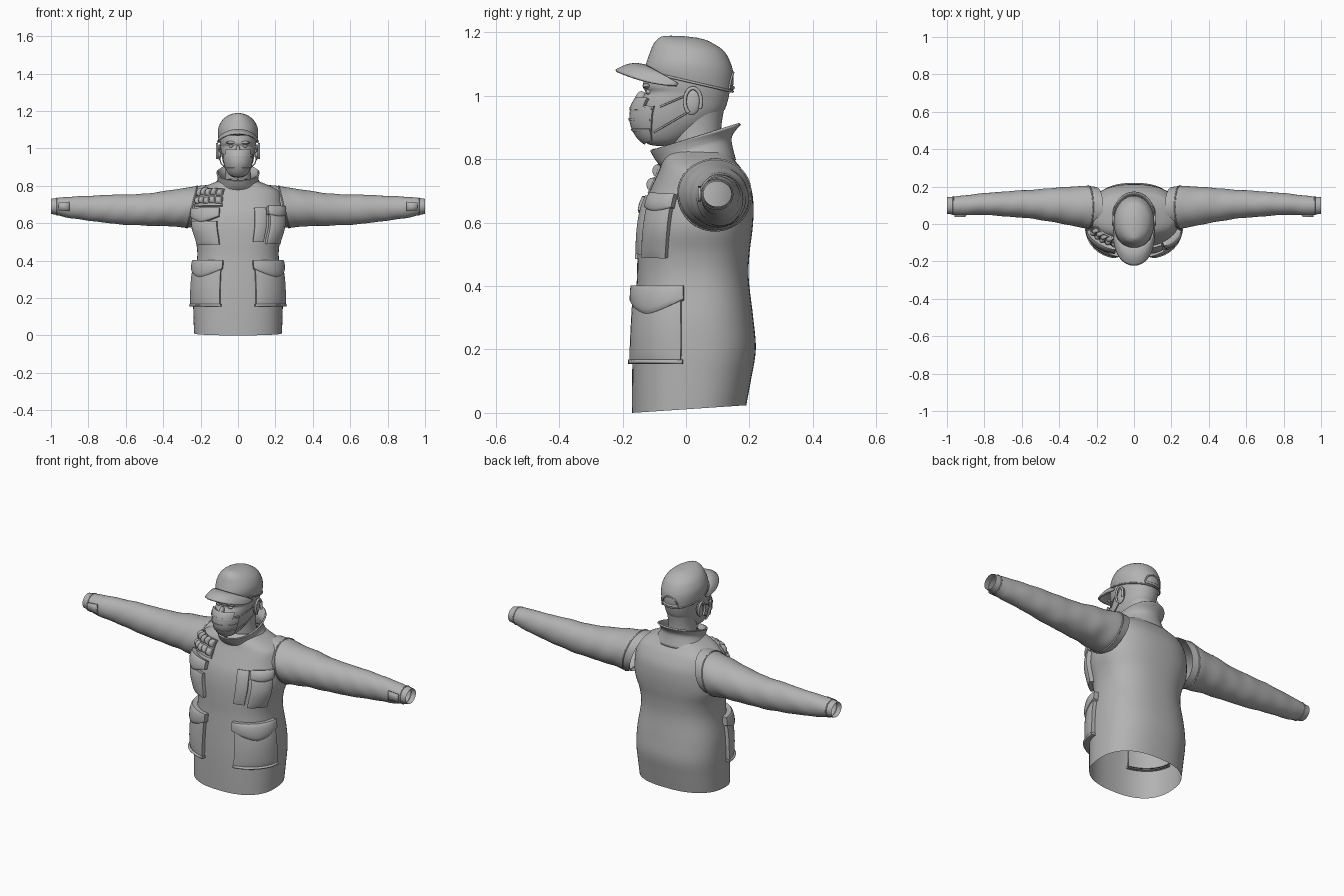
import bpy, bmesh
from math import sin, cos, pi, radians, copysign
from mathutils import Vector

old = bpy.data.objects.get("Cube")
if old:
    bpy.data.objects.remove(old)

GREY = (0.45, 0.45, 0.45, 1)
mat = bpy.data.materials.new("plain grey")
mat.use_nodes = True
mat.diffuse_color = GREY
mat.node_tree.nodes["Principled BSDF"].inputs["Base Color"].default_value = GREY


def finish(bm, name, thickness=0, angle=40):
    bmesh.ops.remove_doubles(bm, verts=bm.verts, dist=0.0002)
    bmesh.ops.recalc_face_normals(bm, faces=bm.faces)
    me = bpy.data.meshes.new(name)
    bm.to_mesh(me)
    bm.free()
    ob = bpy.data.objects.new(name, me)
    bpy.context.collection.objects.link(ob)
    me.materials.append(mat)
    if thickness:
        mod = ob.modifiers.new("thickness", "SOLIDIFY")
        mod.thickness = thickness
    bpy.ops.object.select_all(action="DESELECT")
    ob.select_set(True)
    bpy.context.view_layer.objects.active = ob
    bpy.ops.object.shade_smooth_by_angle(angle=radians(angle))
    return ob


def grid(name, point, nu, nv, thickness=0, angle=40):
    """Quad sheet through point(u, v), u and v in 0..1."""
    bm = bmesh.new()
    vs = [[bm.verts.new(point(i / nu, j / nv)) for i in range(nu + 1)] for j in range(nv + 1)]
    for j in range(nv):
        for i in range(nu):
            bm.faces.new((vs[j][i], vs[j][i + 1], vs[j + 1][i + 1], vs[j + 1][i]))
    return finish(bm, name, thickness, angle)


def spline(rows, s):
    """Smooth interpolation through rows, s in 0..1."""
    f = min(max(s, 0), 1) * (len(rows) - 1)
    k = min(int(f), len(rows) - 2)
    f -= k
    a, b, c, d = (rows[min(max(k + o, 0), len(rows) - 1)] for o in (-1, 0, 1, 2))
    return [q + 0.5 * f * (r - p + f * (2 * p - 5 * q + 4 * r - w + f * (3 * (q - r) + w - p)))
            for p, q, r, w in zip(a, b, c, d)]


def at_height(rows, z):
    lo, hi = 0, 1
    for _ in range(30):
        mid = (lo + hi) / 2
        lo, hi = (mid, hi) if spline(rows, mid)[0] < z else (lo, mid)
    return lo


def body(rows, power=2.4):
    """Surface of stacked ovals; row = height, half width, front y, back y, tilt."""
    def surf(t, s):
        z, w, f, b, tilt = spline(rows, s)
        e = 2 / power
        c = copysign(abs(cos(t)) ** e, cos(t))
        x = w * copysign(abs(sin(t)) ** e, sin(t))
        return Vector((x, (f + b) / 2 - c * (b - f) / 2, z - tilt * c))
    return surf


def loft(name, surf, levels=30, thickness=0):
    return grid(name, lambda u, v: surf(u * 2 * pi, v), 64, levels, thickness)


def patch(name, rows, surf, t0, t1, z0, z1, thick, dip=0, bulge=0.3, n=14):
    """Padded panel lying on a surface, with walls around its edge."""
    def point(u, v):
        border = u in (0, 1) or v in (0, 1)
        uu = min(max((u * n - 1) / (n - 2), 0), 1)
        vv = min(max((v * n - 1) / (n - 2), 0), 1)
        t = t0 + (t1 - t0) * uu
        low = z0 - dip * (1 - abs(2 * uu - 1) ** 1.5)
        z = low + (z1 - low) * vv
        s = min(max(at_height(rows, z), 0.01), 0.99)
        du = surf(t + 0.02, s) - surf(t - 0.02, s)
        dv = surf(t, s + 0.008) - surf(t, s - 0.008)
        nrm = du.cross(dv).normalized()
        off = thick * (1 - bulge + bulge * (sin(pi * uu) * sin(pi * vv)) ** 0.5)
        return surf(t, s) + nrm * (-0.008 if border else off)
    return grid(name, point, n, n, 0, 50)


def ball(name, pos, size, rot=0):
    bm = bmesh.new()
    bmesh.ops.create_uvsphere(bm, u_segments=24, v_segments=14, radius=1)
    ob = finish(bm, name)
    ob.location, ob.scale, ob.rotation_euler = pos, size, (rot, 0, 0)
    return ob


def tube(name, pts, radius):
    cu = bpy.data.curves.new(name, "CURVE")
    cu.dimensions = "3D"
    cu.bevel_depth, cu.bevel_resolution = radius, 2
    sp = cu.splines.new("POLY")
    sp.points.add(len(pts) - 1)
    for p, q in zip(sp.points, pts):
        p.co = (*q, 1)
    cu.materials.append(mat)
    ob = bpy.data.objects.new(name, cu)
    bpy.context.collection.objects.link(ob)


# Jacket body, open at the hem
JACKET = [(0.012, .235, -.17, .19, .012), (.1, .238, -.17, .205, .004), (.2, .24, -.168, .22, 0),
          (.3, .235, -.163, .212, 0), (.42, .218, -.155, .198, 0), (.5, .225, -.153, .2, 0),
          (.58, .25, -.148, .21, 0), (.65, .25, -.135, .213, 0), (.71, .24, -.11, .205, 0),
          (.765, .225, -.085, .178, 0), (.795, .18, -.075, .155, 0), (.82, .12, -.065, .14, 0),
          (.835, .085, -.05, .12, 0)]
jacket = body(JACKET)
loft("jacket_body", jacket, 60)

# Stand-up collar
COLLAR = [(.785, .13, -.065, .15, .01), (.825, .103, -.085, .136, .03), (.85, .102, -.098, .143, .035),
          (.872, .108, -.106, .167, .042)]
loft("collar", body(COLLAR, 2.1), 12, 0.008)
tube("collar_zip", [(0, -.068, .765), (0, -.09, .8), (0, -.104, .832)], .005)

# Sleeves: row = distance, centre y, half depth, centre z, half height
SLEEVE = [(.2, .09, .108, .69, .112), (.245, .09, .115, .688, .112), (.3, .093, .108, .684, .104),
          (.4, .1, .096, .678, .093), (.5, .104, .082, .672, .085), (.6, .107, .073, .672, .081),
          (.7, .107, .066, .676, .075), (.8, .107, .058, .68, .066), (.9, .1, .054, .684, .057),
          (.95, .098, .05, .688, .049), (1, .099, .044, .69, .04)]


def sleeve(side):
    def point(u, v):
        x, cy, ry, cz, rz = spline(SLEEVE, v)
        a = u * 2 * pi
        fold = 1 + .018 * sin(x * 48 + 2 * sin(a)) * sin(a * 2 + x * 9) * min(1, (1 - x) * 8)
        shear = -sin(a) * .035 * max(0, 1 - (x - .2) * 5)
        return Vector((side * (x + shear), cy - ry * cos(a) * fold, cz + rz * sin(a) * fold))
    return point


for side, word in ((1, "left"), (-1, "right")):
    arm = sleeve(side)
    grid(word + "_sleeve", arm, 40, 70)
    # Armhole seam, cuff seam and cuff tab
    tube(word + "_armhole_seam", [arm(i / 40, .1) for i in range(41)], .004)
    tube(word + "_cuff_seam", [arm(i / 40, .93) for i in range(41)], .003)
    tab = [Vector((side * x, .047, z)) for x, z in ((.9, .665), (.96, .668), (.96, .71), (.9, .715))]
    grid(word + "_cuff_tab", lambda u, v: tab[0].lerp(tab[1], u).lerp(tab[3].lerp(tab[2], u), v),
         2, 2, .009)

    # Large lower pocket with a flap
    patch(word + "_lower_pocket", JACKET, jacket, side * .33, side * 1.42, .16, .37, .027)
    patch(word + "_lower_flap", JACKET, jacket, side * .29, side * 1.46, .355, .4, .037, .045)
    patch(word + "_lower_pocket_trim", JACKET, jacket, side * .31, side * 1.45, .155, .168, .031)

# Left chest: slim pocket and wide pocket
patch("left_slim_pocket", JACKET, jacket, .29, .56, .5, .68, .018)
patch("left_chest_pocket", JACKET, jacket, .64, 1.17, .49, .67, .03)
patch("left_chest_flap", JACKET, jacket, .6, 1.2, .645, .685, .036, .015)
# Right chest: pocket, flap and loops of rolls
patch("right_chest_pocket", JACKET, jacket, -.38, -1.15, .485, .61, .026)
patch("right_chest_flap", JACKET, jacket, -.33, -1.2, .635, .675, .032, .03)
patch("roll_panel", JACKET, jacket, -.28, -1.15, .69, .782, .012)
for row in range(2):
    for i in range(5):
        t = -.3 - i * .165
        z = .7 + row * .043 + .003 * (i % 2)
        patch("roll", JACKET, jacket, t, t - .14, z, z + .036, .028, 0, .5, 8)

# Neck and head
loft("neck", body([(.8, .075, -.04, .115, 0), (.87, .068, -.045, .11, 0), (.93, .07, -.045, .115, 0),
                   (1.0, .08, -.04, .13, 0)], 2), 12)
HEAD = [(.842, 0, -.095, -.07, 0), (.848, .032, -.12, -.03, 0), (.87, .055, -.142, .02, 0),
        (.91, .075, -.15, .08, 0), (.95, .086, -.15, .118, 0), (.985, .091, -.142, .132, 0),
        (1.01, .094, -.128, .137, 0), (1.03, .097, -.136, .14, 0), (1.07, .1, -.128, .14, 0)]
head = body(HEAD, 2.15)
loft("head", head, 36)
ball("nose", (0, -.145, .98), (.013, .02, .035), -.25)
for side in (1, -1):
    ball("eye", (side * .035, -.116, 1.012), (.014, .011, .009))
    ball("brow", (side * .036, -.124, 1.031), (.028, .013, .008))
    ball("ear", (side * .1, .022, .98), (.011, .026, .042), -.2)
    ear = [(side * .1, .022 - cos(a) * .026, .982 + sin(a) * .042) for a in
           [i * pi / 10 - 1 for i in range(16)]]
    tube("ear_rim", [(x + side * .012, y, z) for x, y, z in ear], .006)
    # Mask straps
    for z0, z1 in ((.965, 1.005), (.885, .95)):
        a = head(side * 1.05, at_height(HEAD, z0))
        b = Vector((side * .1, .01, z1))
        mid = (a + b) / 2 + Vector((side * .012, 0, 0))
        tube("mask_strap", [a, mid, b], .003)

# Face mask with pleats
MASK = [(.845, .035, -.125, -.03, 0), (.87, .06, -.152, .02, 0), (.91, .08, -.171, .08, 0),
        (.95, .089, -.173, .1, 0), (.985, .093, -.16, .11, 0), (1.01, .092, -.14, .12, 0)]
mask = body(MASK, 2.05)
patch("face_mask", MASK, mask, -1.05, 1.05, .86, .968, .005, .012)
patch("mask_top", MASK, mask, -.75, .75, .95, .992, .006)
for z in (.89, .922, .955):
    patch("mask_pleat", MASK, mask, -1.02, 1.02, z, z + .008, .0075, 0, 0)

# Cap crown
CAP = [(1.045, .104, -.128, .147, -.032), (1.075, .108, -.128, .15, -.018), (1.105, .106, -.122, .143, -.008),
       (1.138, .093, -.113, .122, 0), (1.162, .073, -.103, .09, 0), (1.178, .048, -.09, .055, 0),
       (1.187, .02, -.075, .0, 0), (1.189, 0, -.05, -.045, 0)]
cap = body(CAP, 2.05)
loft("cap_crown", cap, 36)
tube("cap_edge", [cap(i * pi / 32, 0) for i in range(65)], .004)
ball("cap_button", (0, .03, 1.178), (.009, .009, .006))


# Curved cap brim
def brim(u, v):
    t = (u - .5) * pi
    c = cos(t)
    inner = Vector((.108 * sin(t), -.025 - .1 * c, 1.04 + .058 * c))
    outer = Vector((.112 * sin(t), -.03 - .193 * c ** .75, 1.032 + .05 * c ** 1.4))
    p = inner.lerp(outer, v)
    p.z += .012 * sin(pi * v) * c
    return p


grid("cap_brim", brim, 32, 8, .008)

# Arched opening and strap at the back of the cap
arch = [cap(pi + .42 * cos(a), .03 + .17 * sin(a)) for a in [i * pi / 16 for i in range(17)]]
tube("cap_back_arch", arch, .004)
tube("cap_back_strap", [cap(pi + .42 * (i / 5 - 1), .05) for i in range(11)], .006)
